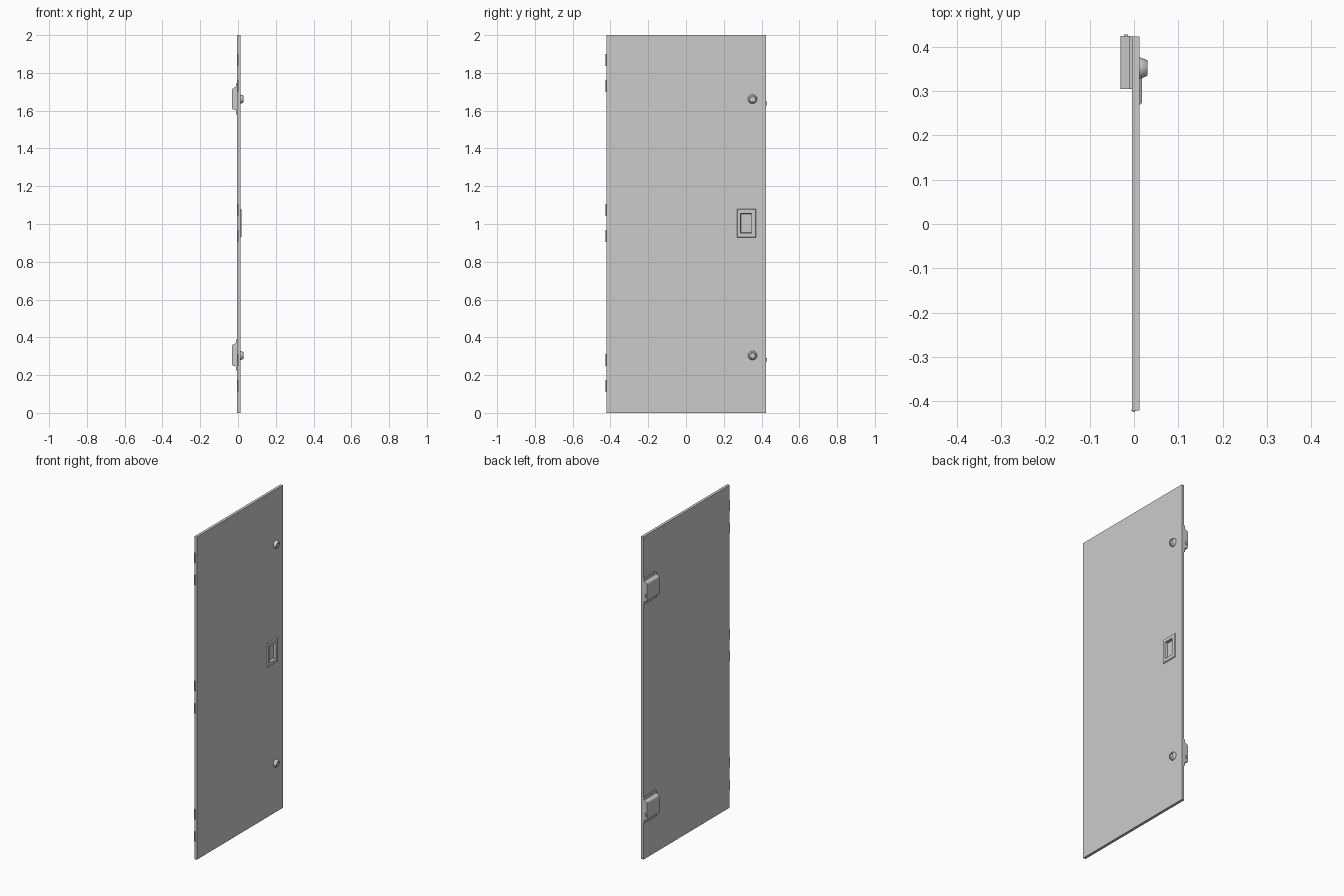
import bpy, bmesh, math
from mathutils import Matrix

if "Cube" in bpy.data.objects:
    bpy.data.objects.remove(bpy.data.objects["Cube"])


def finish(bm, name, smooth=False):
    bmesh.ops.recalc_face_normals(bm, faces=bm.faces)
    mesh = bpy.data.meshes.new(name)
    bm.to_mesh(mesh)
    bm.free()
    ob = bpy.data.objects.new(name, mesh)
    bpy.context.collection.objects.link(ob)
    if smooth:
        bpy.ops.object.select_all(action='DESELECT')
        ob.select_set(True)
        bpy.context.view_layer.objects.active = ob
        bpy.ops.object.shade_smooth_by_angle(angle=math.radians(35))
    return ob


def block(name, x, y, z, taper=None):
    """Box between limits; taper = (x side, y inset, z inset) draws in one x face."""
    bm = bmesh.new()
    bmesh.ops.create_cube(bm, size=1)
    for v in bm.verts:
        sx, sy, sz = (1 if c > 0 else 0 for c in v.co)
        v.co = (x[sx], y[sy], z[sz])
        if taper and sx == taper[0]:
            v.co.y += taper[1] * (1 - 2 * sy)
            v.co.z += taper[2] * (1 - 2 * sz)
    return finish(bm, name)


def lathe_x(name, y, z, profile, steps=32):
    """Spin (x, radius) points around an axis along x."""
    bm = bmesh.new()
    verts = [bm.verts.new((x, 0, r)) for x, r in profile]
    edges = [bm.edges.new(p) for p in zip(verts, verts[1:])]
    bmesh.ops.spin(bm, geom=verts + edges, axis=(1, 0, 0), cent=(0, 0, 0),
                   angle=math.tau, steps=steps)
    bmesh.ops.remove_doubles(bm, verts=bm.verts, dist=1e-6)
    bmesh.ops.translate(bm, verts=bm.verts, vec=(0, y, z))
    return finish(bm, name, True)


def cut(ob, cutter):
    m = ob.modifiers.new('recess', 'BOOLEAN')
    m.operation = 'DIFFERENCE'
    m.solver = 'EXACT'
    m.object = cutter
    cutter.hide_render = True
    cutter.hide_set(True)


# door leaf and raised pull surround
panel = block('door_panel', (-0.005, 0.012), (-0.421, 0.423), (0, 2))
frame = block('pull_frame', (0.0121, 0.018), (0.269, 0.371), (0.928, 1.08), (1, 0.004, 0.004))

# finger recess through the surround into the leaf
recess = block('recess_cutter', (0.001, 0.022), (0.288, 0.348), (0.952, 1.056), (0, 0.002, 0.002))
cut(panel, recess)
cut(frame, recess)

# hinge knuckles in three pairs
for z in (1.80, 1.005, 0.211):
    for dz in (-0.069, 0.069):
        bm = bmesh.new()
        bmesh.ops.create_cone(bm, cap_ends=True, segments=16, radius1=0.0045,
                              radius2=0.0045, depth=0.063,
                              matrix=Matrix.Translation((-0.001, -0.4205, z + dz)))
        finish(bm, 'hinge_knuckle', True)

# upper and lower locks
for side, z in (('upper', 1.661), ('lower', 0.304)):
    lathe_x(side + '_knob', 0.352, z, [
        (0.011, 0), (0.011, 0.024), (0.016, 0.0235), (0.029, 0.018),
        (0.030, 0.0165), (0.029, 0.014), (0.024, 0.0135), (0.024, 0)])
    block(side + '_lock_plate', (-0.0105, -0.0049), (0.305, 0.424), (z - 0.08, z + 0.084))

    # lock case: chamfered top and bottom, extruded along y
    bm = bmesh.new()
    outline = [(-0.010, -0.058), (-0.028, -0.054), (-0.031, -0.050),
               (-0.031, 0.051), (-0.028, 0.057), (-0.010, 0.067)]
    face = bm.faces.new([bm.verts.new((x, 0.305, z + h)) for x, h in outline])
    ext = bmesh.ops.extrude_face_region(bm, geom=[face])['geom']
    bmesh.ops.translate(bm, vec=(0, 0.119, 0),
                        verts=[g for g in ext if isinstance(g, bmesh.types.BMVert)])
    finish(bm, side + '_lock_case')
    block(side + '_latch_bolt', (-0.023, -0.014), (0.42, 0.4275), (z - 0.033, z - 0.013))
